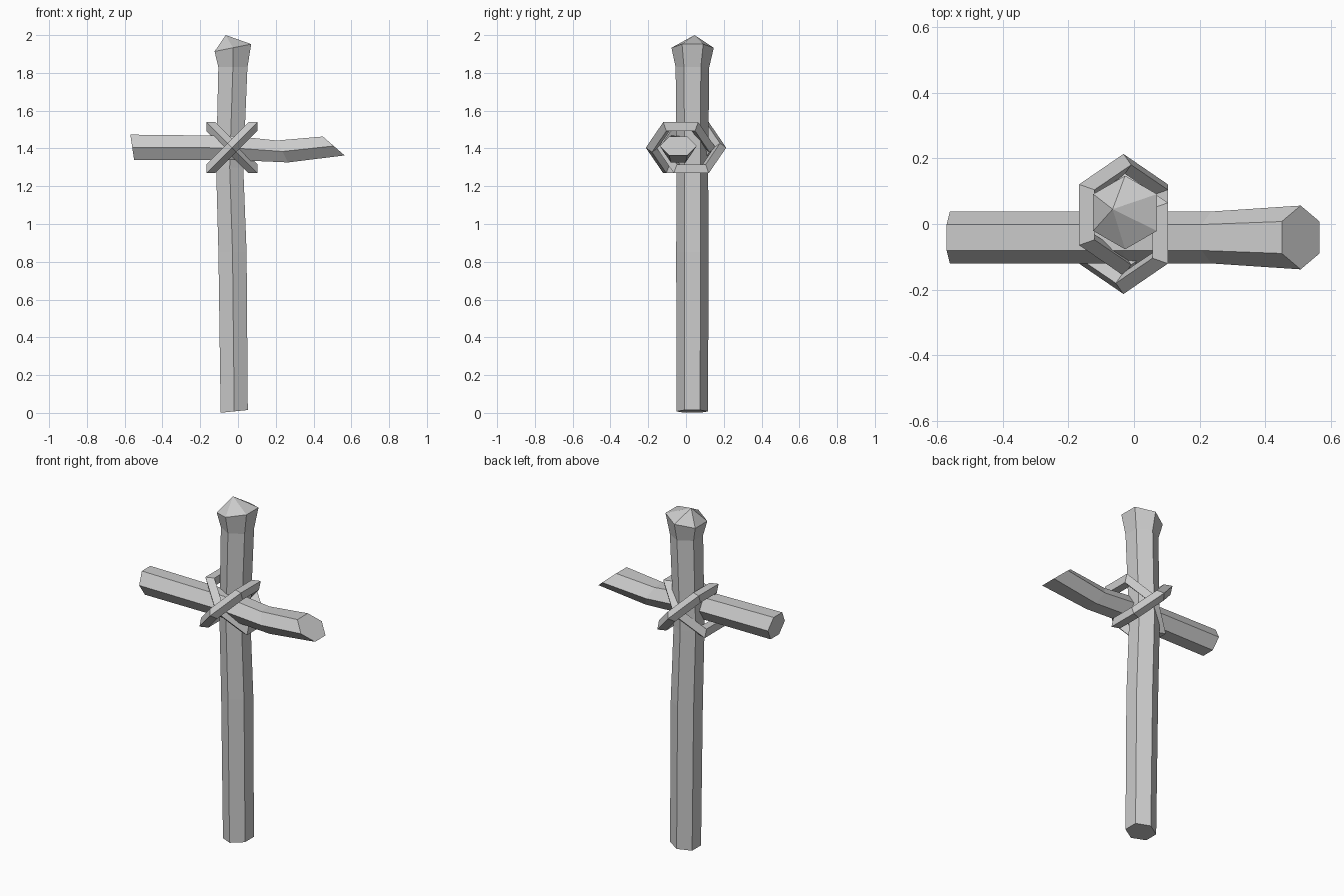
import bpy, bmesh
from math import sin, cos, pi, sqrt
from mathutils import Vector

if "Cube" in bpy.data.objects:
    bpy.data.objects.remove(bpy.data.objects["Cube"])


def build(name, rings, closed=False, apex=None):
    """Skin a list of equal-sized vertex rings; cap the ends or close the loop."""
    bm = bmesh.new()
    vs = [[bm.verts.new(p) for p in r] for r in rings]
    n, m = len(vs[0]), len(vs)
    for i in range(m if closed else m - 1):
        a, b = vs[i], vs[(i + 1) % m]
        for j in range(n):
            k = (j + 1) % n
            bm.faces.new((a[j], a[k], b[k], b[j]))
    if not closed:
        bm.faces.new(vs[0][::-1])
        if apex:
            tip = bm.verts.new(apex)
            for j in range(n):
                bm.faces.new((vs[-1][j], vs[-1][(j + 1) % n], tip))
        else:
            bm.faces.new(vs[-1])
    bmesh.ops.recalc_face_normals(bm, faces=bm.faces)
    me = bpy.data.meshes.new(name)
    bm.to_mesh(me)
    bm.free()
    ob = bpy.data.objects.new(name, me)
    bpy.context.collection.objects.link(ob)
    return ob


# Upright post: x centre, y centre, z, radius, tilt (z per x)
def post_ring(cx, cy, z, r, tilt):
    pts = []
    for k in range(6):
        a = pi / 6 + k * pi / 3
        x, y = r * cos(a), r * sin(a)
        pts.append((cx + x, cy + y, z + tilt * x))
    return pts


post = [(-0.02, 0.033, 0.008, 0.083, 0.1), (-0.029, 0.034, 0.85, 0.086, 0.03),
        (-0.044, 0.034, 1.3, 0.083, 0.0), (-0.027, 0.034, 1.83, 0.089, 0.0),
        (-0.027, 0.035, 1.933, 0.112, 0.2)]
build("upright_post", [post_ring(*p) for p in post], apex=(-0.065, 0.045, 2.0))


# Crossbar: x centre, z centre, half width, half height, lean (x per z)
def bar_ring(cx, cz, w, h, lean):
    pts = []
    for k in range(6):
        a = k * pi / 3
        dz = h * sin(a) / sin(pi / 3)
        pts.append((cx + lean * dz, -0.041 + w * cos(a), cz + dz))
    return pts


bar = [(-0.56, 1.406, 0.079, 0.067, -0.15), (-0.03, 1.403, 0.079, 0.064, -0.05),
       (0.235, 1.384, 0.079, 0.058, -0.5), (0.507, 1.413, 0.097, 0.05, -1.15)]
build("crossbar", [bar_ring(*b) for b in bar])

# Two diagonal six-sided lashings with a diamond cross-section
for name, side in (("front_lashing", 1), ("rear_lashing", -1)):
    centre = Vector((-0.032, -0.028 * side, 1.404))
    along = Vector((1, 0, side)) / sqrt(2)
    normal = Vector((-side, 0, 1)) / sqrt(2)
    t = 0.033
    rings = []
    for k in range(6):
        a = pi / 2 + k * pi / 3
        s, y = cos(a) / cos(pi / 6), sin(a)
        loop = lambda d: centre + along * s * (0.158 + d) + Vector((0, y * (0.152 + d), 0))
        rings.append([loop(t), loop(0) + normal * t, loop(-t), loop(0) - normal * t])
    build(name, rings, closed=True)
